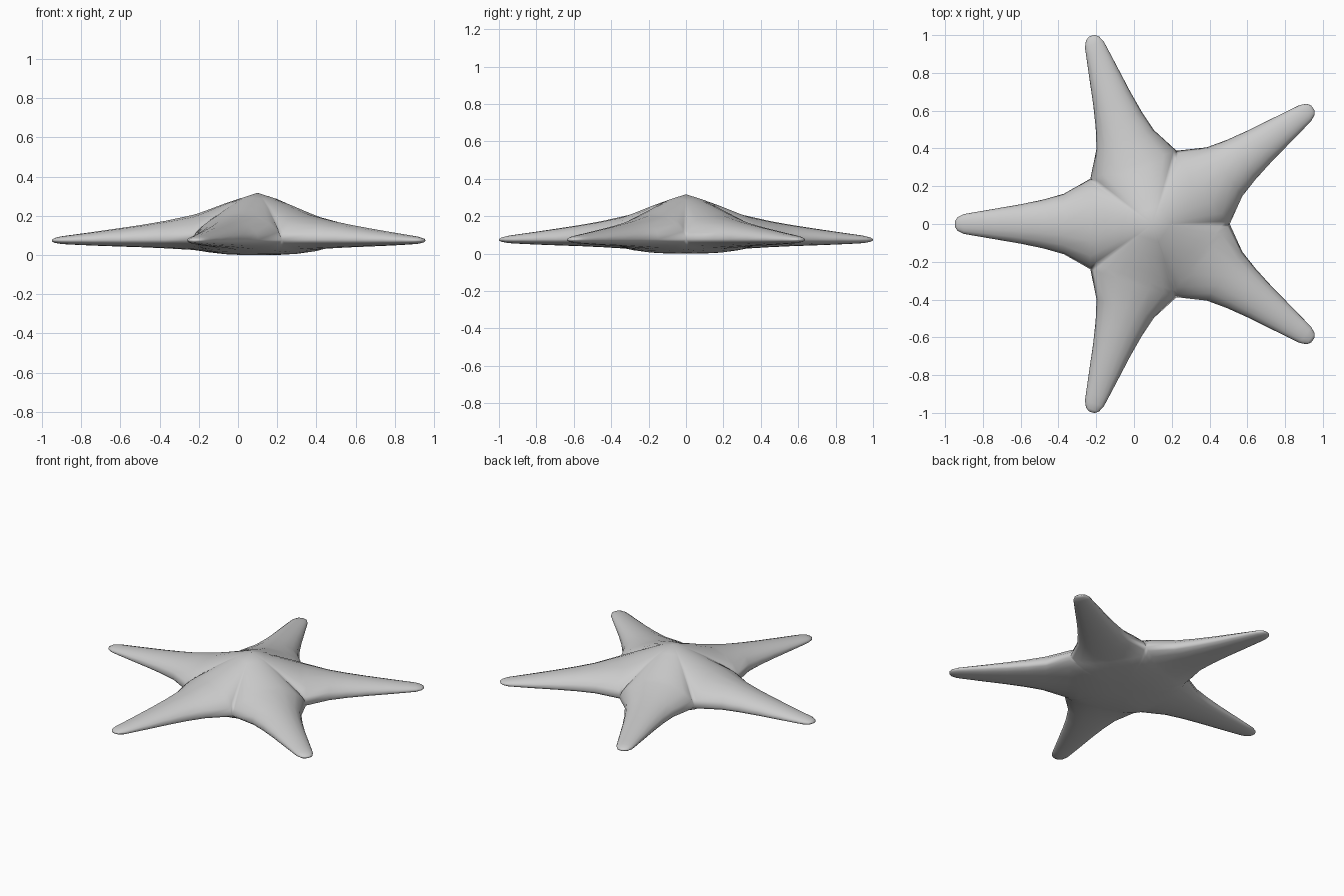
import bpy, bmesh
from math import sin, cos, pi, radians, tan
from mathutils import Matrix, Vector

CX = 0.099          # body centre offset
N = 8               # segments across an arm
T36 = tan(radians(36))

# stations along an arm: distance, half width, ridge z, underside z, edge top z, edge bottom z, roundness
STATIONS = [
    (0.0, 0.0, 0.317, 0.0, 0.317, 0.0, 1.0),
    (0.08, 0.08 * T36, 0.291, 0.0, 0.286, 0.0, 1.0),
    (0.165, 0.165 * T36, 0.263, 0.004, 0.232, 0.006, 0.9),
    (0.25, 0.25 * T36, 0.231, 0.014, 0.165, 0.022, 0.75),
    (0.30, 0.30 * T36, 0.213, 0.022, 0.117, 0.043, 0.65),
    (0.33, 0.33 * T36, 0.204, 0.026, 0.077, 0.077, 0.6),
    (0.47, 0.160, 0.174, 0.034, 0.077, 0.077, 0.52),
    (0.58, 0.129, 0.155, 0.039, 0.077, 0.077, 0.5),
    (0.70, 0.104, 0.137, 0.043, 0.076, 0.076, 0.5),
    (0.84, 0.080, 0.117, 0.048, 0.075, 0.075, 0.5),
    (0.95, 0.061, 0.102, 0.053, 0.074, 0.074, 0.5),
    (1.00, 0.052, 0.095, 0.056, 0.074, 0.074, 0.5),
    (1.033, 0.036, 0.087, 0.062, 0.074, 0.074, 0.5),
    (1.047, 0.016, 0.079, 0.069, 0.074, 0.074, 0.5),
    (1.048, 0.0, 0.074, 0.074, 0.074, 0.074, 0.5),
]


def cross_section(u, w, ridge, under, edge_top, edge_bot, power):
    """Closed ring: across the top, then back across the underside."""
    ring = []
    for mid, edge, direction in ((ridge, edge_top, 1), (under, edge_bot, -1)):
        for i in range(N + 1):
            t = direction * sin(pi * (i / N - 0.5))
            k = max(0.0, 1 - t * t) ** power
            ring.append(Vector((u, w * t, edge + (mid - edge) * k)))
    return ring


bm = bmesh.new()
# five arms, each filling a 72 degree wedge of the body
for arm in range(5):
    turn = Matrix.Translation((CX, 0, 0)) @ Matrix.Rotation(radians(36 + 72 * arm), 4, 'Z')
    rings = [[bm.verts.new(turn @ p) for p in cross_section(*s)] for s in STATIONS]
    for a, b in zip(rings, rings[1:]):
        for i in range(2 * N + 1):
            if i != N:      # sides close by welding
                bm.faces.new((a[i], b[i], b[i + 1], a[i + 1]))

# weld the wedges, tips and sides together
bmesh.ops.remove_doubles(bm, verts=bm.verts, dist=0.0005)
bmesh.ops.recalc_face_normals(bm, faces=bm.faces)
for f in bm.faces:
    f.smooth = True

mesh = bpy.data.meshes.new("starfish_body")
bm.to_mesh(mesh)
bm.free()
obj = bpy.data.objects.new("starfish_body", mesh)
bpy.context.collection.objects.link(obj)
